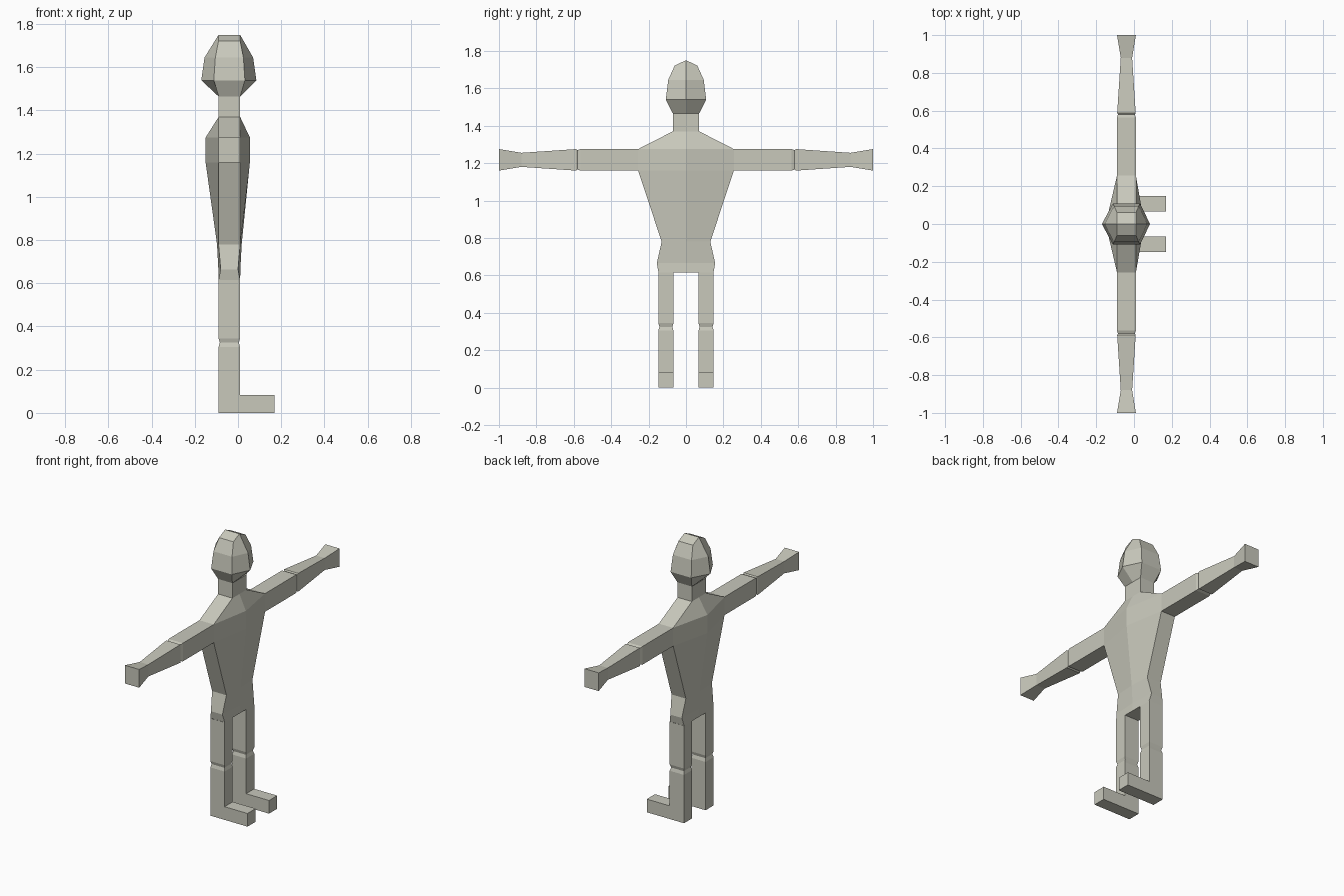
import bpy
import bmesh

if "Cube" in bpy.data.objects:
    bpy.data.objects.remove(bpy.data.objects["Cube"])

clay = bpy.data.materials.new("warm grey clay")
clay.diffuse_color = (0.58, 0.58, 0.50, 1)
clay.use_nodes = True
clay.node_tree.nodes["Principled BSDF"].inputs["Base Color"].default_value = clay.diffuse_color

BACK, FRONT = -0.09, 0.01      # common body depth along x


def loft(name, rings, cap_start=True, cap_end=True, drop=None):
    """Skin a list of equal-length point rings into a flat-shaded object."""
    bm = bmesh.new()
    rows = [[bm.verts.new(p) for p in ring] for ring in rings]
    n = len(rows[0])
    for a, b in zip(rows, rows[1:]):
        for i in range(n):
            j = (i + 1) % n
            bm.faces.new((a[i], a[j], b[j], b[i]))
    if cap_start:
        bm.faces.new(rows[0])
    if cap_end:
        bm.faces.new(rows[-1])
    bmesh.ops.recalc_face_normals(bm, faces=bm.faces)
    if drop:
        hidden = [f for f in bm.faces if drop(f)]
        bmesh.ops.delete(bm, geom=hidden, context='FACES')
    mesh = bpy.data.meshes.new(name)
    bm.to_mesh(mesh)
    bm.free()
    mesh.materials.append(clay)
    obj = bpy.data.objects.new(name, mesh)
    bpy.context.collection.objects.link(obj)
    return obj


def hex_ring(z, half, back, front, mid_back, mid_front, mid_z=None):
    """Body section: two side edges plus a centre ridge in front and behind."""
    mz = z if mid_z is None else mid_z
    return [(front, -half, z), (mid_front, 0, mz), (front, half, z),
            (back, half, z), (mid_back, 0, mz), (back, -half, z)]


# Torso with ridged chest, narrow waist and hips
loft("torso", [
    hex_ring(0.615, 0.147, BACK, FRONT, BACK, FRONT),
    hex_ring(0.665, 0.156, -0.08, 0.0, -0.091, 0.011),
    hex_ring(0.78, 0.13, BACK, FRONT, -0.097, 0.017),
    hex_ring(1.16, 0.256, BACK, FRONT, -0.15, 0.055),
    hex_ring(1.275, 0.256, BACK, FRONT, -0.15, 0.055),
    hex_ring(1.37, 0.07, BACK, FRONT, BACK, FRONT),
], cap_end=False, drop=lambda f: all(abs(v.co.y) > 0.25 for v in f.verts))

# Neck
loft("neck", [hex_ring(z, 0.07, BACK, FRONT, BACK, FRONT) for z in (1.37, 1.465)],
     False, False)

# Faceted head, ridged front and back, with a peaked crown
head = loft("head", [
    hex_ring(1.465, 0.07, BACK, FRONT, BACK, FRONT),
    hex_ring(1.54, 0.108, -0.112, 0.032, -0.17, 0.085),
    hex_ring(1.645, 0.095, -0.105, 0.025, -0.155, 0.07),
    hex_ring(1.722, 0.06, BACK, FRONT, BACK, FRONT, 1.75),
], cap_start=False, cap_end=False)
bm = bmesh.new()
bm.from_mesh(head.data)
bm.verts.ensure_lookup_table()
t = bm.verts[-6:]
bm.faces.new((t[0], t[1], t[4], t[5]))
bm.faces.new((t[1], t[2], t[3], t[4]))
bmesh.ops.recalc_face_normals(bm, faces=bm.faces)
bm.to_mesh(head.data)
bm.free()


def arm_ring(side, y, inset_z, inset_x):
    x0, x1 = BACK + inset_x, FRONT - inset_x
    z0, z1 = 1.16 + inset_z, 1.275 - inset_z
    return [(x0, side * y, z0), (x1, side * y, z0),
            (x1, side * y, z1), (x0, side * y, z1)]


def leg_ring(side, z, inset):
    x0, x1 = BACK + inset, FRONT - inset
    y0, y1 = side * (0.067 + inset), side * (0.148 - inset)
    return [(x0, y0, z), (x1, y0, z), (x1, y1, z), (x0, y1, z)]


def foot_ring(side, x):
    y0, y1 = side * 0.067, side * 0.148
    return [(x, y0, 0), (x, y1, 0), (x, y1, 0.083), (x, y0, 0.083)]


for side, label in ((-1, "right"), (1, "left")):
    # Arm: upper arm, elbow groove, tapered forearm, flared hand
    loft(f"{label}_arm", [arm_ring(side, *r) for r in (
        (0.256, 0, 0), (0.565, 0, 0), (0.58, 0.006, 0.005), (0.588, 0, 0.001),
        (0.88, 0.02, 0.02), (1.0, 0, 0))], cap_start=False)
    # Leg with knee groove
    loft(f"{label}_leg", [leg_ring(side, *r) for r in (
        (0, 0), (0.305, 0), (0.325, 0.006), (0.345, 0), (0.615, 0))],
        cap_end=False)
    # Foot
    loft(f"{label}_foot", [foot_ring(side, x) for x in (FRONT, 0.17)],
         cap_start=False)
